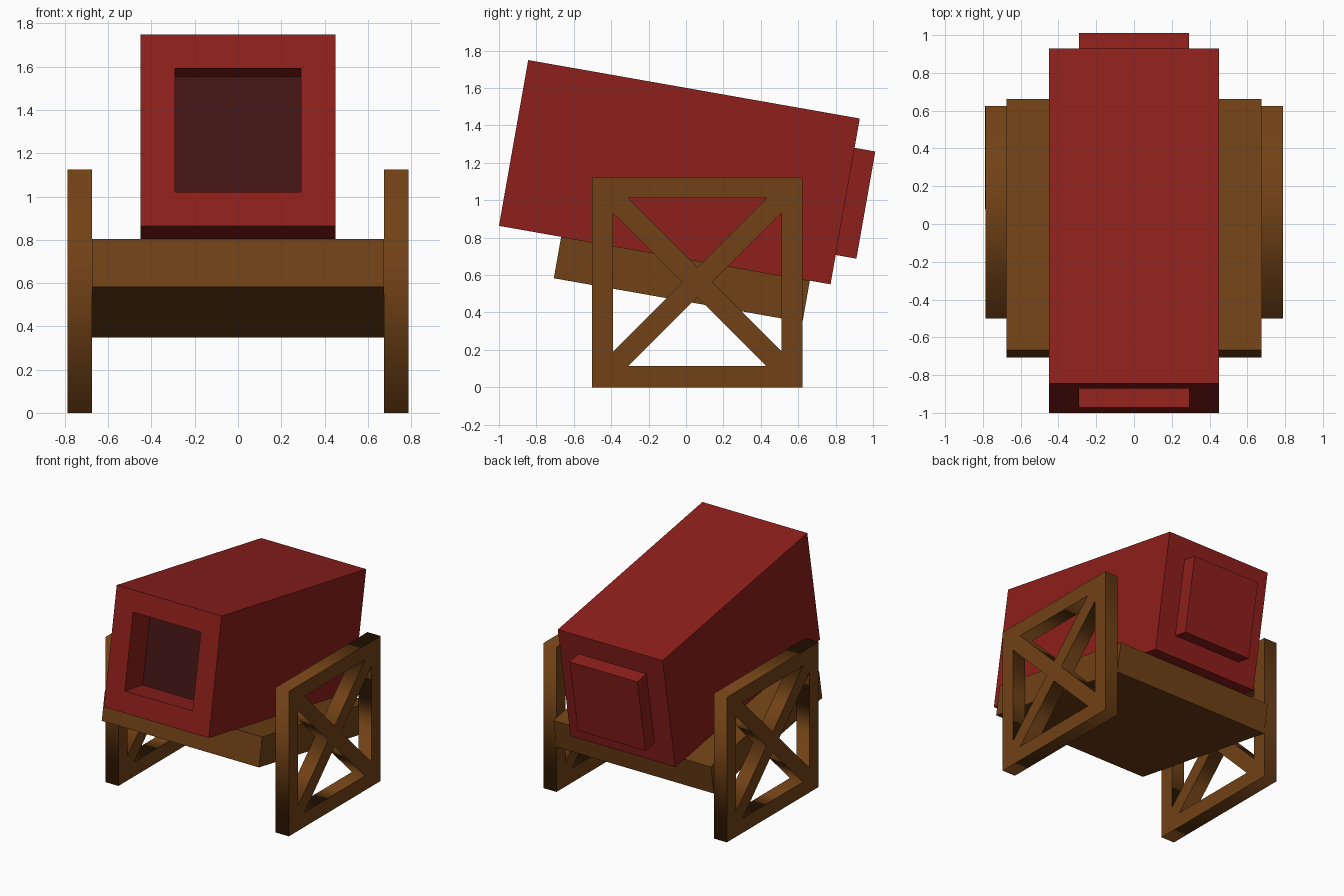
import bpy, bmesh
from math import radians
from mathutils import Matrix, Vector

if "Cube" in bpy.data.objects:
    bpy.data.objects.remove(bpy.data.objects["Cube"])

U = 0.1125  # model grid unit
TILT = Matrix.Translation((0, -0.0355, 1.15)) @ Matrix.Rotation(radians(-10), 4, 'X')


def material(name, rgb):
    m = bpy.data.materials.new(name)
    m.diffuse_color = (*rgb, 1)
    m.use_nodes = True
    m.node_tree.nodes["Principled BSDF"].inputs["Base Color"].default_value = m.diffuse_color
    return m


RED = material("red_paint", (0.27, 0.014, 0.011))
DARK = material("dark_bore", (0.055, 0.007, 0.007))
WOOD = material("brown_wood", (0.165, 0.054, 0.008))


def box(size, center):
    bm = bmesh.new()
    bmesh.ops.create_cube(bm, size=1, matrix=Matrix.Translation(center) @ Matrix.Diagonal((*size, 1)))
    return bm


def finish(bm, name, mats, matrix):
    me = bpy.data.meshes.new(name)
    bm.normal_update()
    bm.to_mesh(me)
    bm.free()
    for m in mats:
        me.materials.append(m)
    ob = bpy.data.objects.new(name, me)
    ob.matrix_world = matrix
    bpy.context.collection.objects.link(ob)
    return ob


def inset_and_push(bm, side, inset, dy):
    """Inset the face facing side (-1 or 1) along y and extrude it by dy."""
    bm.normal_update()
    face = max(bm.faces, key=lambda f: f.normal.y * side)
    bmesh.ops.inset_individual(bm, faces=[face], thickness=inset)
    face = bmesh.ops.extrude_discrete_faces(bm, faces=[face])["faces"][0]
    bmesh.ops.translate(bm, verts=face.verts, vec=Vector((0, dy, 0)))
    return face


# Barrel: square bore at the front, square knob at the back
bm = box((8 * U, 16 * U, 8 * U), (0, 0, 0))
bore = inset_and_push(bm, -1, 2 * U, 2 * U)
bore.material_index = 1
inset_and_push(bm, 1, 2 * U, U)
finish(bm, "barrel", (RED, DARK), TILT)

# Tilted bed under the barrel
finish(box((12 * U, 12 * U, 2 * U), (0, U, -5 * U)), "bed", (WOOD,), TILT)


# Cross-braced side frames: square plate with four triangular openings
def side_frame(name, x):
    cu = bpy.data.curves.new(name, 'CURVE')
    cu.dimensions = '2D'
    cu.fill_mode = 'BOTH'
    cu.extrude = U / 2
    d = U * 0.5 ** 0.5  # half brace width measured along the frame
    h, i = 5 * U, 4 * U
    outlines = [[(-h, -h), (h, -h), (h, h), (-h, h)]]
    tri = [(-i + d, i), (0, d), (i - d, i)]
    for _ in range(4):
        outlines.append(tri)
        tri = [(-b, a) for a, b in tri]
    for pts in outlines:
        sp = cu.splines.new('POLY')
        sp.points.add(len(pts) - 1)
        for p, (a, b) in zip(sp.points, pts):
            p.co = (a, b, 0, 1)
        sp.use_cyclic_u = True
    cu.materials.append(WOOD)
    ob = bpy.data.objects.new(name, cu)
    ob.rotation_euler = (radians(90), 0, radians(90))
    ob.location = (x, 0.061, h)
    bpy.context.collection.objects.link(ob)
    bpy.ops.object.select_all(action='DESELECT')
    ob.select_set(True)
    bpy.context.view_layer.objects.active = ob
    bpy.ops.object.convert(target='MESH')


side_frame("right_side_frame", 6.5 * U)
side_frame("left_side_frame", -6.5 * U)
